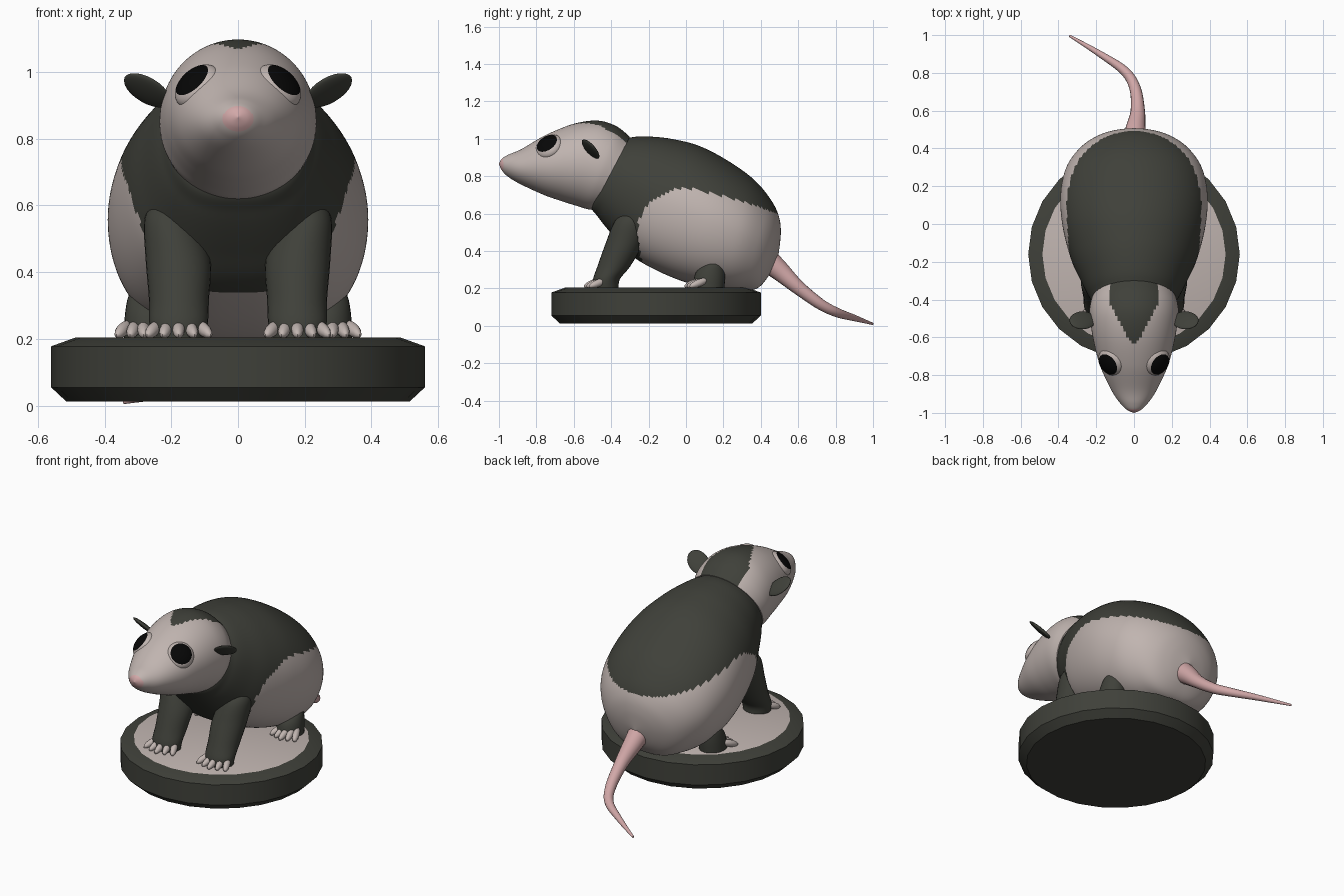
import bpy, bmesh, math
from mathutils import Matrix, Vector

if "Cube" in bpy.data.objects:
    bpy.data.objects.remove(bpy.data.objects["Cube"])


def material(name, rgb):
    m = bpy.data.materials.new(name)
    m.diffuse_color = (*rgb, 1)
    m.use_nodes = True
    m.node_tree.nodes["Principled BSDF"].inputs["Base Color"].default_value = m.diffuse_color
    return m


DARK = material("charcoal fur", (0.050, 0.052, 0.042))
PALE = material("pale fur", (0.53, 0.46, 0.435))
PINK = material("pink skin", (0.64, 0.39, 0.39))
BLACK = material("black eye", (0.002, 0.002, 0.002))


def finish(name, bm, mats, rule=None, angle=60):
    """Turn a bmesh into a smooth object; rule(centre) gives the material index."""
    bmesh.ops.remove_doubles(bm, verts=bm.verts, dist=1e-5)
    bmesh.ops.recalc_face_normals(bm, faces=bm.faces)
    if rule:
        for f in bm.faces:
            f.material_index = rule(f.calc_center_median())
    me = bpy.data.meshes.new(name)
    bm.to_mesh(me)
    bm.free()
    for m in mats:
        me.materials.append(m)
    ob = bpy.data.objects.new(name, me)
    bpy.context.collection.objects.link(ob)
    bpy.ops.object.select_all(action='DESELECT')
    ob.select_set(True)
    bpy.context.view_layer.objects.active = ob
    bpy.ops.object.shade_smooth_by_angle(angle=math.radians(angle))
    return ob


def spline(keys, steps):
    """Catmull-Rom through tuples of numbers."""
    k = [keys[0]] + list(keys) + [keys[-1]]
    out = []
    for i in range(1, len(k) - 2):
        for s in range(steps):
            t = s / steps
            out.append([0.5 * (2 * b + (c - a) * t + (2 * a - 5 * b + 4 * c - d) * t * t
                               + (3 * b - a - 3 * c + d) * t ** 3)
                        for a, b, c, d in zip(*k[i - 1:i + 3])])
    out.append(list(keys[-1]))
    return out


def skin(rings):
    """Bridge a list of equal point rings, first and last closed."""
    bm = bmesh.new()
    vs = [[bm.verts.new(p) for p in r] for r in rings]
    n = len(vs[0])
    for a, b in zip(vs, vs[1:]):
        for j in range(n):
            bm.faces.new((a[j], a[(j + 1) % n], b[(j + 1) % n], b[j]))
    bm.faces.new(vs[0])
    bm.faces.new(vs[-1])
    # collapsed end rings are merged into poles
    bmesh.ops.dissolve_degenerate(bm, edges=bm.edges, dist=1e-6)
    return bm


def side_loft(keys, steps, n, boxy=1.0):
    """Loft ellipses given as (top y, top z, bottom y, bottom z, half width)."""
    rings = []
    for ty, tz, by, bz, w in spline(keys, steps):
        ring = []
        for j in range(n):
            a = 2 * math.pi * j / n
            c, s = math.cos(a), math.sin(a)
            x = math.copysign(abs(s) ** (boxy if c < 0 else 1), s) * max(w, 1e-4)
            ring.append((x, (ty + by) / 2 + (ty - by) / 2 * c,
                         (tz + bz) / 2 + (tz - bz) / 2 * c))
        rings.append(ring)
    return skin(rings)


# Round base, pale on top
prof = [(0.49, 0.013), (0.515, 0.013), (0.56, 0.055), (0.56, 0.178), (0.485, 0.205)]
bm = skin([[(r * math.cos(math.tau * j / 24), -0.16 + r * math.sin(math.tau * j / 24), z)
            for j in range(24)] for r, z in prof])
finish("base", bm, [DARK, PALE], lambda c: int(c.z > 0.2049), 35)


# Body: dark back, pale flanks, rump and belly
def body_rule(c):
    y, z = c.y, c.z
    if y > 0:
        return int(z < 0.735 - 0.135 * (y / 0.49) ** 1.3)
    if z > 0.5:
        return int((y / 0.26) ** 2 + ((z - 0.5) / 0.235) ** 2 < 1)
    return int(y > -0.26 + (0.5 - z) * 0.15)


body = [(-0.45, 0.831, -0.45, 0.829, 0), (-0.36, 0.98, -0.51, 0.66, 0.18),
        (-0.29, 1.008, -0.465, 0.575, 0.235), (-0.2, 1.012, -0.37, 0.46, 0.285),
        (-0.08, 1.0, -0.27, 0.36, 0.335), (0.07, 0.962, -0.1, 0.27, 0.377),
        (0.22, 0.885, 0.06, 0.215, 0.39), (0.36, 0.785, 0.2, 0.193, 0.365),
        (0.45, 0.68, 0.3, 0.19, 0.305), (0.495, 0.59, 0.38, 0.2, 0.225),
        (0.507, 0.5, 0.44, 0.265, 0.13), (0.495, 0.381, 0.495, 0.379, 0)]
finish("body", side_loft(body, 9, 112, 0.72), [DARK, PALE], body_rule)


# Head: pale with dark crown wedge and pink nose tip
def head_rule(c):
    if c.y < -0.978:
        return 2
    t = min(max((c.y + 0.645) / 0.22, 0), 1)
    return int(not (c.z > 0.93 and abs(c.x) < 0.125 * t ** 0.85))


head = [(-1.0, 0.866, -1.0, 0.864, 0), (-0.985, 0.893, -0.985, 0.832, 0.036),
        (-0.95, 0.915, -0.955, 0.80, 0.07), (-0.88, 0.945, -0.89, 0.76, 0.117),
        (-0.75, 1.02, -0.76, 0.70, 0.178), (-0.60, 1.08, -0.66, 0.665, 0.212),
        (-0.47, 1.097, -0.58, 0.64, 0.23), (-0.37, 1.066, -0.535, 0.626, 0.235),
        (-0.30, 1.01, -0.505, 0.62, 0.225)]
finish("head", side_loft(head, 9, 96), [DARK, PALE, PINK], head_rule)


def ellipsoid(bm, loc, axes, seg=24, rule=None):
    """Sphere stretched along three axis vectors."""
    m = Matrix.Translation(loc) @ Matrix(axes).transposed().to_4x4()
    return bmesh.ops.create_uvsphere(bm, u_segments=seg, v_segments=seg * 2 // 3,
                                     radius=1, matrix=m)


def foot(side, name, x, y, gap):
    """Five splayed toes."""
    bm = bmesh.new()
    for i in range(-2, 3):
        r = Matrix.Rotation(i * 0.2 * side, 3, 'Z') @ Matrix.Rotation(0.35, 3, 'X')
        ellipsoid(bm, (side * (x + i * gap), y + abs(i) * 0.012, 0.229),
                  [r @ Vector(v) for v in ((0.019, 0, 0), (0, 0.058, 0), (0, 0, 0.02))], 12)
    finish(name, bm, [PALE])


def leg(side, name, keys):
    """Tapered limb from (x, y, z, x radius, y radius) rings."""
    rings = [[(side * (x + rx * math.cos(math.tau * j / 28)),
               y + ry * math.sin(math.tau * j / 28), z) for j in range(28)]
             for x, y, z, rx, ry in spline(keys, 5)]
    finish(name, skin(rings), [DARK])


for s, tag in ((1, "right"), (-1, "left")):
    # Eyes: flattened domes with a black pupil area
    n = Vector((s * 0.6, -0.45, 0.66)).normalized()
    u = n.orthogonal().normalized()
    v = n.cross(u)
    loc = Vector((s * 0.121, -0.731, 0.957))
    bm = bmesh.new()
    ellipsoid(bm, loc, (u * 0.078, v * 0.078, n * 0.045), 48)
    finish("eye_" + tag, bm, [PALE, BLACK],
           lambda c: int((c - loc).dot(n) > 0.045 * 0.63))

    # Ears: thin tilted discs
    u = Vector((s * 0.92, 0, 0.39))
    v = Vector((0, 0.75, -0.66))
    bm = bmesh.new()
    ellipsoid(bm, (s * 0.272, -0.51, 0.945),
              (u * 0.076, v * 0.062, u.cross(v).normalized() * 0.014))
    finish("ear_" + tag, bm, [DARK])

    # Legs and feet
    leg(s, "front_leg_" + tag, [(0.215, -0.27, 0.62, 0.03, 0.04), (0.205, -0.29, 0.56, 0.075, 0.09),
                                (0.18, -0.33, 0.44, 0.097, 0.10), (0.177, -0.385, 0.32, 0.09, 0.088),
                                (0.178, -0.425, 0.25, 0.088, 0.072), (0.178, -0.43, 0.2, 0.08, 0.07)])
    foot(s, "front_toes_" + tag, 0.178, -0.492, 0.037)
    leg(s, "back_leg_" + tag, [(0.255, 0.16, 0.365, 0.02, 0.02), (0.262, 0.15, 0.34, 0.06, 0.052),
                               (0.265, 0.13, 0.28, 0.073, 0.08), (0.267, 0.12, 0.2, 0.075, 0.085)])
    foot(s, "back_toes_" + tag, 0.283, 0.045, 0.03)

# Tail: tapered curved tube
path = [(0, 0.40, 0.38, 0.07), (0.008, 0.50, 0.295, 0.054), (0.02, 0.60, 0.205, 0.038),
        (0.005, 0.72, 0.115, 0.03), (-0.05, 0.81, 0.07, 0.025), (-0.18, 0.90, 0.042, 0.017),
        (-0.342, 0.997, 0.011, 0.006)]
pts = spline(path, 6)
rings = []
for i, (x, y, z, r) in enumerate(pts):
    a, b = pts[max(i - 1, 0)], pts[min(i + 1, len(pts) - 1)]
    d = Vector([q - p for p, q in zip(a[:3], b[:3])]).normalized()
    u = d.cross(Vector((0, 0, 1))).normalized()
    w = u.cross(d)
    rings.append([Vector((x, y, z)) + r * (u * math.cos(math.tau * j / 16) + w * math.sin(math.tau * j / 16))
                  for j in range(16)])
finish("tail", skin(rings), [PINK])
